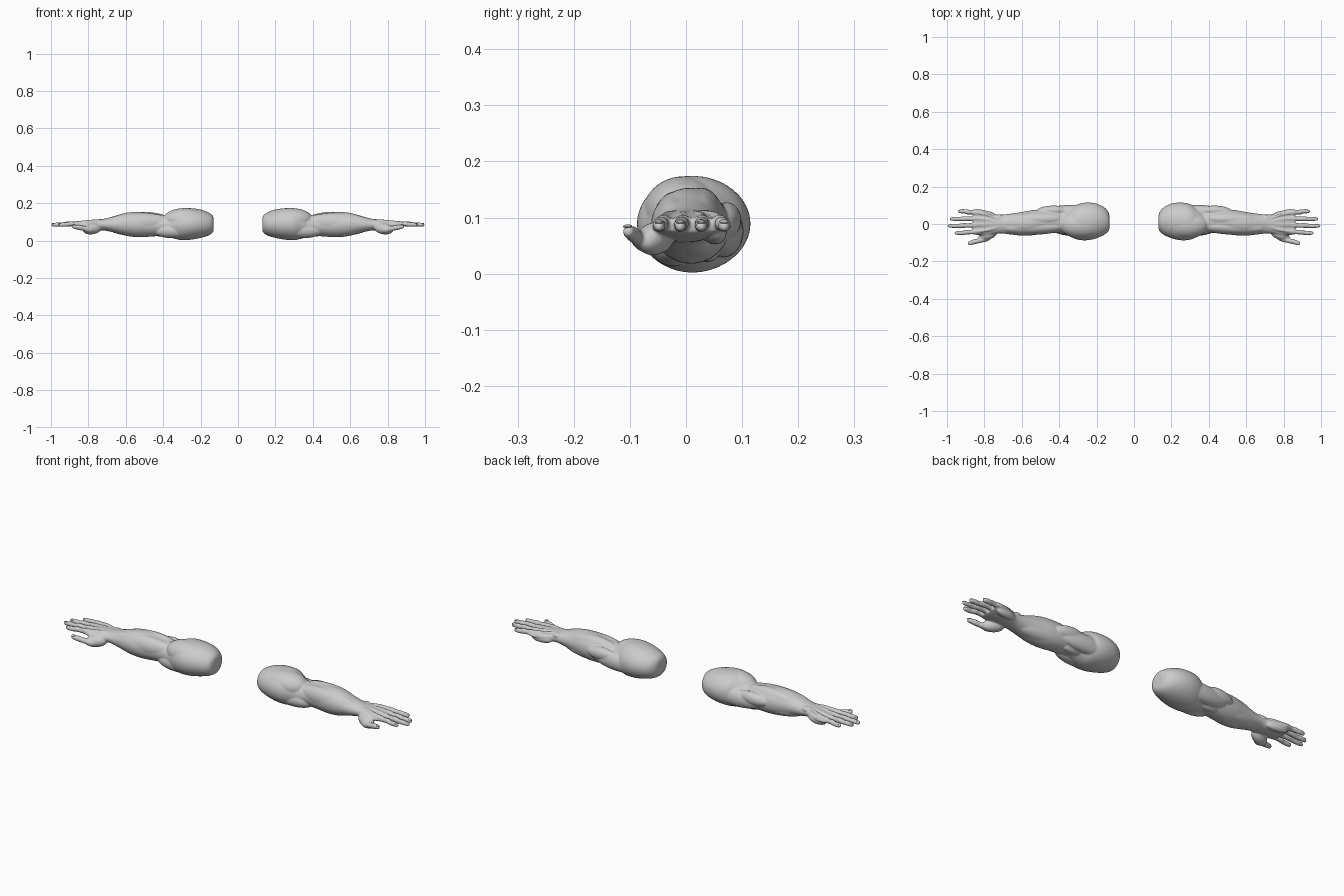
import bpy, bmesh, math
from mathutils import Vector, Matrix

if "Cube" in bpy.data.objects:
    bpy.data.objects.remove(bpy.data.objects["Cube"])


def catmull(rows, steps):
    """Smoothly interpolate a list of tuples."""
    v = [Vector(r) for r in rows]
    v = [v[0]] + v + [v[-1]]
    out = []
    for i in range(1, len(v) - 2):
        a, b, c, d = v[i - 1:i + 3]
        for k in range(steps):
            t = k / steps
            out.append(0.5 * (2 * b + (c - a) * t + (2 * a - 5 * b + 4 * c - d) * t * t
                              + (3 * b - a - 3 * c + d) * t ** 3))
    return out + [v[-1]]


def skin(bm, rings):
    """Bridge rings of points into a capped tube."""
    rings = [[bm.verts.new(p) for p in r] for r in rings]
    n = len(rings[0])
    for a, b in zip(rings, rings[1:]):
        for i in range(n):
            j = (i + 1) % n
            bm.faces.new((a[i], a[j], b[j], b[i]))
    bm.faces.new(rings[0][::-1])
    bm.faces.new(rings[-1])


def loft(bm, sections, n=40):
    """Sections: 2-vectors packed as (x, y0, y1) and (z0, z1)."""
    ys = catmull([s[:3] for s in sections], 4)
    zs = catmull([s[3:] for s in sections], 4)
    rings = []
    for (x, y0, y1), (z0, z1) in zip(ys, zs):
        ring = []
        for i in range(n):
            a = 2 * math.pi * i / n
            ring.append((x, (y0 + y1) / 2 + (y1 - y0) / 2 * math.cos(a),
                         (z0 + z1) / 2 + (z1 - z0) / 2 * math.sin(a)))
        rings.append(ring)
    skin(bm, rings)


def muscle(bm, p0, p1, ry, rz):
    """Ellipsoid stretched between two points."""
    p0, p1 = Vector(p0), Vector(p1)
    d = p1 - p0
    m = Matrix.Translation((p0 + p1) / 2) @ d.to_track_quat('X', 'Z').to_matrix().to_4x4() \
        @ Matrix.Diagonal((d.length / 2, ry, rz, 1))
    bmesh.ops.create_uvsphere(bm, u_segments=32, v_segments=20, radius=1, matrix=m)


def digit(bm, points, n=16):
    """Finger through (x, y, z) + radius, with a rounded tip."""
    pts = catmull([p[:3] for p in points], 5)
    rad = catmull([(p[3], 0) for p in points], 5)
    d = (pts[-1] - pts[0]).normalized()
    q = d.to_track_quat('X', 'Z')
    skin(bm, [[p + q @ Vector((0, r[0] * math.cos(2 * math.pi * i / n),
                               r[0] * math.sin(2 * math.pi * i / n))) for i in range(n)]
              for p, r in zip(pts, rad)])
    muscle(bm, pts[-1] - d * 0.011, pts[-1] + d * 0.009, rad[-1][0], rad[-1][0])


def finish(name, bm, voxel=None):
    bmesh.ops.recalc_face_normals(bm, faces=bm.faces)
    me = bpy.data.meshes.new(name)
    bm.to_mesh(me)
    bm.free()
    me.polygons.foreach_set("use_smooth", [True] * len(me.polygons))
    ob = bpy.data.objects.new(name, me)
    bpy.context.collection.objects.link(ob)
    if voxel:
        r = ob.modifiers.new("fuse", 'REMESH')
        r.mode, r.voxel_size, r.use_smooth_shade = 'VOXEL', voxel, True
        s = ob.modifiers.new("soften", 'SMOOTH')
        s.factor, s.iterations = 0.5, 4
    ob.modifiers.new("other_side", 'MIRROR').use_mirror_merge = False
    return ob


arm = bmesh.new()

# Shoulder to palm silhouette: x, y range, z range
loft(arm, [
    (.130, -.020, .040, .055, .120), (.138, -.040, .065, .040, .137),
    (.160, -.058, .090, .026, .151), (.200, -.076, .109, .014, .166),
    (.250, -.087, .115, .005, .173), (.300, -.084, .106, .002, .173),
    (.340, -.068, .084, .010, .158), (.375, -.054, .072, .020, .138),
    (.420, -.048, .075, .024, .140), (.480, -.052, .078, .020, .148),
    (.540, -.060, .074, .018, .153), (.600, -.062, .064, .026, .148),
    (.660, -.056, .055, .042, .131), (.710, -.050, .050, .053, .118),
    (.740, -.052, .052, .055, .114), (.780, -.060, .068, .058, .110),
    (.830, -.060, .080, .066, .103), (.860, -.054, .078, .073, .099)])

# Muscles of the upper arm and forearm
muscle(arm, (.14, .00, .10), (.40, -.005, .115), .075, .066)    # deltoid
muscle(arm, (.22, -.03, .06), (.45, -.015, .05), .042, .042)    # biceps
muscle(arm, (.19, .07, .075), (.49, .063, .075), .036, .046)    # triceps
muscle(arm, (.36, .075, .10), (.52, .068, .09), .027, .032)     # elbow
muscle(arm, (.35, -.01, .10), (.72, -.022, .09), .042, .052)    # outer forearm
muscle(arm, (.36, .03, .105), (.68, .022, .095), .040, .053)    # forearm extensor
muscle(arm, (.38, .025, .06), (.70, .010, .07), .048, .042)     # forearm flexor
muscle(arm, (.32, .035, .045), (.46, .040, .04), .022, .022)    # under elbow

# Palm pads and wrist bone
muscle(arm, (.73, -.035, .07), (.83, -.075, .055), .029, .029)
muscle(arm, (.74, .045, .072), (.85, .058, .072), .020, .020)
muscle(arm, (.69, .030, .102), (.74, .042, .098), .014, .014)

# Fingers: base y, tip y, tip x
fingers = [(-.040, -.048, .960), (-.006, -.010, .997), (.029, .027, .986), (.060, .068, .942)]
nails = bmesh.new()
for y0, y1, tip in fingers:
    L = tip - .835
    e = tip - .009
    digit(arm, [(.80, y0, .088, .013), (.845, y0, .090, .0155),
                (.845 + L * .22, y0 * .6 + y1 * .4, .089, .0120),
                (.845 + L * .42, (y0 + y1) / 2, .089, .0130),
                (.845 + L * .58, y1, .086, .0112),
                (.845 + L * .70, y1, .086, .0118), (e, y1, .084, .0092)])
    muscle(nails, (e - .014, y1, .0925), (e + .008, y1, .0905), .0075, .0028)
    # tendon on the back of the hand
    digit(arm, [(.72, y0 * .4, .108, .006), (.78, y0 * .8, .105, .007), (.84, y0, .099, .007)])

# Thumb
digit(arm, [(.755, -.045, .062, .020), (.790, -.074, .058, .019), (.825, -.088, .065, .0135),
            (.850, -.094, .070, .0140), (.880, -.103, .075, .0105)])
muscle(nails, (.868, -.102, .0855), (.888, -.106, .0835), .0080, .0030)

finish("arms", arm, voxel=.0038)
finish("finger_nails", nails)
